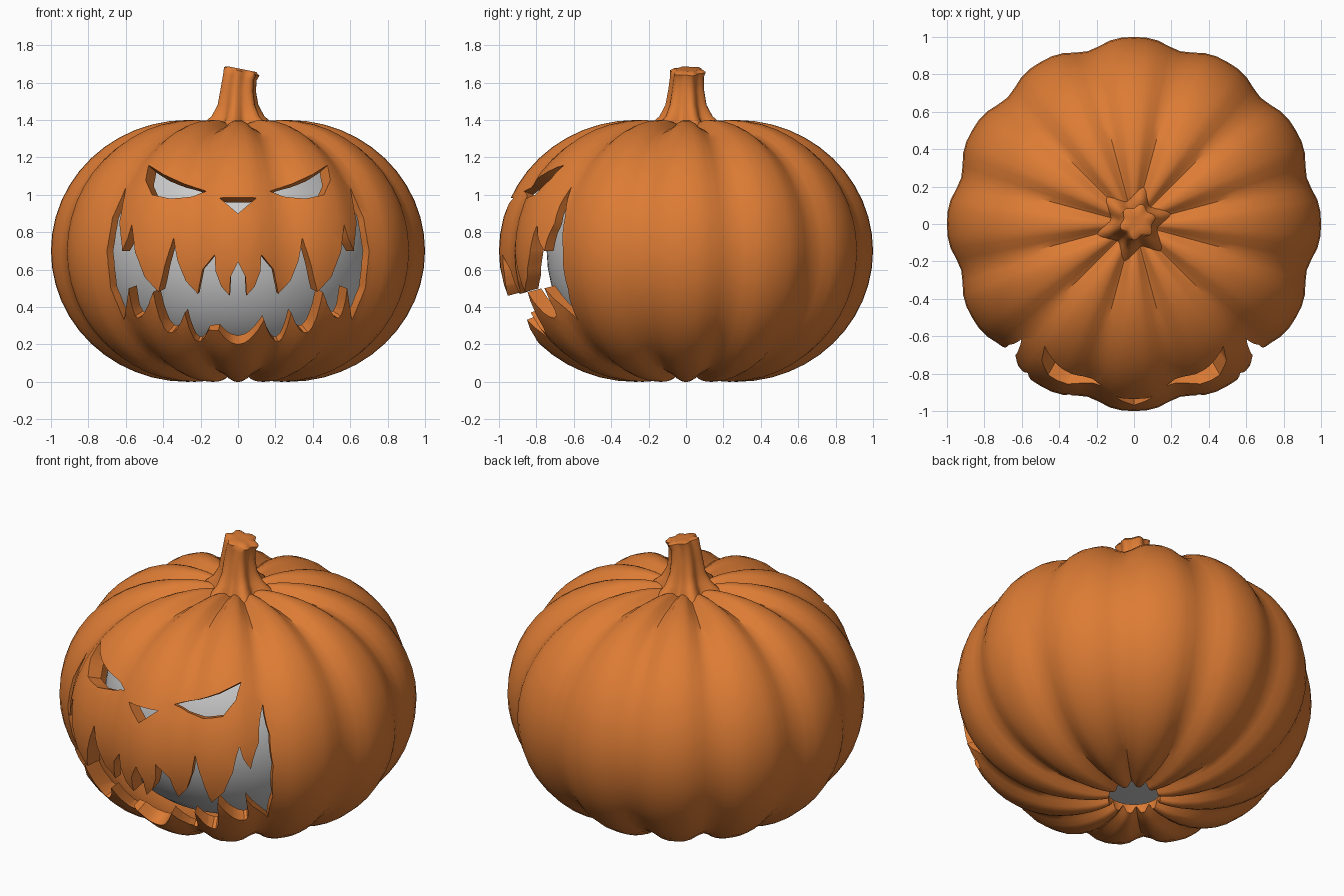
import bpy, bmesh
from math import sin, cos, pi, sqrt, radians, atan2

if "Cube" in bpy.data.objects:
    bpy.data.objects.remove(bpy.data.objects["Cube"])

orange = bpy.data.materials.new("orange_skin")
orange.diffuse_color = (0.72, 0.2, 0.035, 1)
orange.use_nodes = True
orange.node_tree.nodes["Principled BSDF"].inputs["Base Color"].default_value = orange.diffuse_color


def new_object(name, bm, mats=()):
    bmesh.ops.recalc_face_normals(bm, faces=bm.faces)
    me = bpy.data.meshes.new(name)
    bm.to_mesh(me)
    bm.free()
    for m in mats:
        me.materials.append(m)
    ob = bpy.data.objects.new(name, me)
    bpy.context.collection.objects.link(ob)
    return ob


def skin(bm, rings):
    """Join rings of points with quads and cap both ends."""
    vs = [[bm.verts.new(p) for p in ring] for ring in rings]
    n = len(vs[0])
    for i in range(len(vs) - 1):
        for j in range(n):
            k = (j + 1) % n
            bm.faces.new((vs[i][j], vs[i][k], vs[i + 1][k], vs[i + 1][j]))
    bm.faces.new(vs[0])
    bm.faces.new(vs[-1])


def smooth(ob, angle=40):
    bpy.ops.object.select_all(action='DESELECT')
    ob.select_set(True)
    bpy.context.view_layer.objects.active = ob
    bpy.ops.object.shade_smooth_by_angle(angle=radians(angle))


# Pumpkin shell: twelve lobes outside, smooth hollow inside, hole at the bottom
SEG, CORE, MINOR, HALF = 96, 0.27, 0.73, 0.70


def groove(a):
    return sin(6 * a) ** 4


def outer_ring(r, z, depth):
    pts = []
    for j in range(SEG):
        a = 2 * pi * j / SEG
        k = 1 - depth * groove(a)
        rr = r if r <= CORE else CORE + (r - CORE) * k
        pts.append((rr * cos(a), rr * sin(a), HALF + (z - HALF) * k))
    return pts


def flat_ring(r, z):
    return [(r * cos(2 * pi * j / SEG), r * sin(2 * pi * j / SEG), z) for j in range(SEG)]


rings = []
for r in (0.03, 0.1, 0.16, 0.22):
    rings.append(outer_ring(r, 1.4 - 0.06 * (1 - r / CORE) ** 2, 0.06 * r / CORE))
for i in range(25):
    p = pi / 2 - pi * i / 24
    rings.append(outer_ring(CORE + MINOR * cos(p), HALF + HALF * sin(p), 0.06 + 0.005 * abs(sin(p))))
for r in (0.22, 0.18, 0.145):
    rings.append(outer_ring(r, 0.08 * (1 - r / CORE) ** 2, 0.06))
rings.append(flat_ring(0.15, 0.075))
for i in range(21):
    p = -pi / 2 + pi * i / 20
    rings.append(flat_ring(CORE + 0.645 * cos(p), HALF + 0.615 * sin(p)))
rings.append(flat_ring(0.03, 1.28))
bm = bmesh.new()
skin(bm, rings)
shell = new_object("pumpkin_shell", bm, [orange])

# Smooth grey core seen through the openings
bm = bmesh.new()
skin(bm, [flat_ring(0.03, 0.13)]
     + [flat_ring(CORE + 0.475 * cos(p), HALF + 0.57 * sin(p))
        for p in (-pi / 2 + pi * i / 20 for i in range(21))]
     + [flat_ring(0.03, 1.27)])
smooth(new_object("inner_core", bm))


# Face cutters: outlines on the front skin, tapering towards the pumpkin centre
def bezier(a, valley, b, n=8):
    cx, cz = 2 * valley[0] - (a[0] + b[0]) / 2, 2 * valley[1] - (a[1] + b[1]) / 2
    out = []
    for i in range(n):
        t = i / n
        u = 1 - t
        out.append((u * u * a[0] + 2 * u * t * cx + t * t * b[0],
                    u * u * a[1] + 2 * u * t * cz + t * t * b[1]))
    return out


def subdivide(pts, step=0.05):
    out = []
    for (x0, z0), (x1, z1) in zip(pts, pts[1:] + pts[:1]):
        n = max(1, round(sqrt((x1 - x0) ** 2 + (z1 - z0) ** 2) / step))
        out += [(x0 + (x1 - x0) * i / n, z0 + (z1 - z0) * i / n) for i in range(n)]
    return out


def project(x, z, plane):
    k = 1
    for _ in range(4):
        s = min(1, abs(z - HALF) / (HALF * k))
        r = CORE + MINOR * k * sqrt(1 - s * s)
        y = -sqrt(r * r - x * x)
        k = 1 - 0.06 * groove(atan2(y, x))
    t = plane / y
    return (x * t, plane, HALF + (z - HALF) * t)


def mirrored(pts):
    return [(-x, z) for x, z in reversed(pts)]


# right half of the mouth: upper fangs outwards, then lower teeth back to the middle
upper = [(0, .64), (.04, .56), (.045, .46), (.09, .51), (.12, .59), (.125, .68), (.19, .60),
         (.215, .47), (.28, .54), (.325, .65), (.345, .77), (.39, .63), (.425, .48), (.50, .56),
         (.55, .69), (.57, .84), (.59, .77), (.62, .70), (.635, .85), (.60, 1.04),
         (.67, .88), (.70, .70), (.68, .50)]
tips = [(.61, .33), (.585, .50), (.455, .48), (.285, .37), (.14, .33)]
lower = [tips[0]]
for a, v, b in ((tips[1], (.535, .34), tips[2]), (tips[2], (.375, .265), tips[3]),
                (tips[3], (.215, .215), tips[4])):
    lower += bezier(a, v, b)
centre = bezier(tips[4], (0, .20), (-.14, .33))
half = upper + lower
mouth = half + centre + mirrored(half[1:])
eye = [(.48, 1.16), (.40, 1.11), (.29, 1.06), (.17, 1.02), (.25, .99), (.36, .98),
       (.46, 1.0), (.495, 1.08)]
nose = [(-.10, .985), (.10, .985), (0, .90)]

bm = bmesh.new()
for outline in (mouth, eye, mirrored(eye), nose):
    pts = subdivide(outline)
    skin(bm, [[project(x, z, y) for x, z in pts] for y in (-1.5, -0.3)])
cutter = new_object("face_cutter", bm, [orange])
cutter.hide_render = True

cut = shell.modifiers.new("carve_face", 'BOOLEAN')
cut.operation, cut.solver, cut.object = 'DIFFERENCE', 'EXACT', cutter
bpy.context.view_layer.objects.active = shell
bpy.ops.object.modifier_apply(modifier=cut.name)
bpy.data.objects.remove(cutter)
smooth(shell)

# Stem: six-pointed flared base, narrowing to a slanted top
stem_rings = []
for z, r, star, shift, tilt in ((1.345, .175, .045, 0, 0), (1.385, .155, .035, 0, 0),
                                (1.42, .125, .022, 0, 0), (1.48, .102, .011, 0, 0),
                                (1.56, .090, .008, .002, -.1), (1.63, .084, .008, .010, -.22),
                                (1.66, .087, .011, .020, -.25), (1.672, .070, .010, .020, -.2),
                                (1.67, .03, .004, .020, -.2)):
    ring = []
    for j in range(48):
        a = 2 * pi * j / 48
        rr = r + star * cos(6 * (a - radians(17)))
        ring.append((rr * cos(a) + shift, rr * sin(a) + shift * .5, z + tilt * rr * cos(a)))
    stem_rings.append(ring)
bm = bmesh.new()
skin(bm, stem_rings)
smooth(new_object("stem", bm, [orange]), 50)
